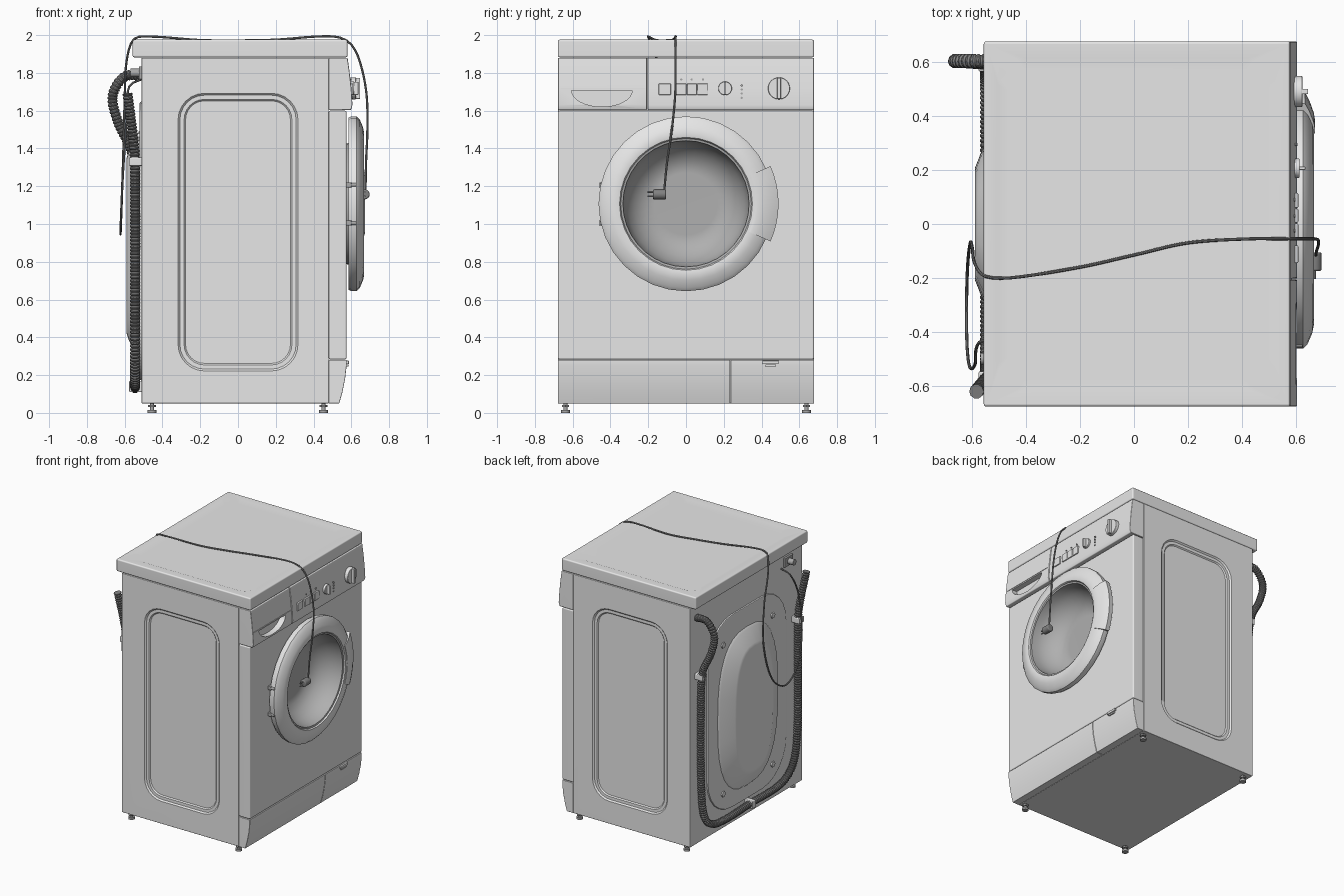
import bpy, bmesh
from math import sin, cos, pi, radians, copysign
from mathutils import Vector as V

if "Cube" in bpy.data.objects:
    bpy.data.objects.remove(bpy.data.objects["Cube"])


def material(name, value):
    m = bpy.data.materials.new(name)
    m.use_nodes = True
    col = (value, value, value, 1)
    m.diffuse_color = col
    m.node_tree.nodes["Principled BSDF"].inputs["Base Color"].default_value = col
    return m


WHITE = material("white enamel", 0.8)
GLASS = material("grey door bowl", 0.43)
RUBBER = material("dark rubber", 0.22)
METAL = material("grey metal", 0.4)


def finish(name, bm, mat, bevel=0, flip=False):
    bmesh.ops.recalc_face_normals(bm, faces=bm.faces)
    if bevel:
        sharp = [e for e in bm.edges if e.calc_face_angle(0) > 0.6]
        bmesh.ops.bevel(bm, geom=sharp, offset=bevel, segments=3, profile=0.5, affect='EDGES')
    if flip:
        bmesh.ops.reverse_faces(bm, faces=bm.faces)
    me = bpy.data.meshes.new(name)
    bm.to_mesh(me)
    bm.free()
    me.materials.append(mat)
    ob = bpy.data.objects.new(name, me)
    bpy.context.collection.objects.link(ob)
    return ob


def loft(name, rings, mat, closed=False, caps=(True, True), bevel=0, flip=False):
    bm = bmesh.new()
    vs = [[bm.verts.new(p) for p in r] for r in rings]
    n = len(vs[0])
    pairs = list(zip(vs, vs[1:])) + ([(vs[-1], vs[0])] if closed else [])
    for a, b in pairs:
        for i in range(n):
            j = (i + 1) % n
            bm.faces.new((a[i], a[j], b[j], b[i]))
    for use, ring in zip(caps, (vs[0], vs[-1])):
        if use and not closed:
            bm.faces.new(ring)
    return finish(name, bm, mat, bevel, flip)


def box(name, x, y, z, mat, bevel=0):
    rings = [[(a, y[0], z[0]), (a, y[1], z[0]), (a, y[1], z[1]), (a, y[0], z[1])] for a in x]
    return loft(name, rings, mat, bevel=bevel)


def disc(axis, c, r, n=32):
    out = []
    for i in range(n):
        u, w = r * cos(2 * pi * i / n), r * sin(2 * pi * i / n)
        out.append(V(c) + V({'x': (0, u, w), 'y': (w, 0, u), 'z': (u, w, 0)}[axis]))
    return out


def cyl(name, axis, c, length, r, mat, n=24, bevel=0):
    step = V([length if a == axis else 0 for a in 'xyz'])
    return loft(name, [disc(axis, c, r, n), disc(axis, V(c) + step, r, n)], mat, bevel=bevel)


def rounded(place, cu, cv, w, h, r, n=7):
    """Rounded rectangle outline, mapped to 3D by place(u, v)."""
    pts = []
    for k, (su, sv) in enumerate(((1, 1), (-1, 1), (-1, -1), (1, -1))):
        for i in range(n):
            a = pi / 2 * (k + i / (n - 1))
            pts.append(place(cu + su * (w / 2 - r) + r * cos(a), cv + sv * (h / 2 - r) + r * sin(a)))
    return pts


def cut(ob, cutter):
    mod = ob.modifiers.new("cut", 'BOOLEAN')
    mod.object, mod.solver = cutter, 'EXACT'
    bpy.context.view_layer.objects.active = ob
    bpy.ops.object.modifier_apply(modifier=mod.name)
    bpy.data.objects.remove(cutter)


def sample(pts, step):
    """Evenly stepped smooth path through points."""
    p = [V(q) for q in pts]
    t = []
    for i in range(len(p)):
        a, b, c = p[max(i - 1, 0)], p[i], p[min(i + 1, len(p) - 1)]
        t.append((c - a) / ((b - a).length + (c - b).length))
    out = []
    for i in range(len(p) - 1):
        L = (p[i + 1] - p[i]).length
        k = max(2, round(L / step))
        for j in range(k):
            s = j / k
            out.append(p[i] * (2*s**3 - 3*s*s + 1) + p[i + 1] * (3*s*s - 2*s**3)
                       + t[i] * L * (s**3 - 2*s*s + s) + t[i + 1] * L * (s**3 - s*s))
    return out + [p[-1]]


def tube(name, pts, radii, step, sides, mat):
    path = sample(pts, step)
    normal, rings = V((0.1, 0.9, 0.3)), []
    for i, q in enumerate(path):
        d = (path[min(i + 1, len(path) - 1)] - path[max(i - 1, 0)]).normalized()
        normal = (normal - d * normal.dot(d)).normalized()
        side, r = d.cross(normal), radii[i % len(radii)]
        rings.append([q + r * (normal * cos(2 * pi * k / sides) + side * sin(2 * pi * k / sides))
                      for k in range(sides)])
    return loft(name, rings, mat)


def extrude_y(name, profile, y0, y1, mat, bevel):
    return loft(name, [[(x, y, z) for x, z in profile] for y in (y0, y1)], mat, bevel=bevel)


W, DOOR_Z = 0.678, 1.107

# Cabinet with a stepped recess on each side
body = box("cabinet", (-0.51, 0.48), (-W, W), (0.05, 1.88), WHITE, 0.004)
for s in (-1, 1):
    cut(body, loft("side_pocket", [
        rounded(lambda u, v: (u, s * (W - d), v), 0, 0.957, 0.635 - e, 1.47 - e, 0.14 - e / 2)
        for d, e in ((-0.02, 0), (0, 0), (0.01, 0.02), (0.01, 0.064), (0.018, 0.08))], WHITE))

# Front panel and the door opening
front = box("front_panel", (0.48, 0.575), (-W, W), (0.283, 1.6), WHITE, 0.009)
for part in (body, front):
    cut(part, cyl("door_hole", 'x', (0.4, 0, DOOR_Z), 0.4, 0.352, WHITE, 32))

# Lid with a shallow recess
lid = box("lid", (-0.558, 0.58), (-W, W), (1.882, 1.976), WHITE, 0.01)
cut(lid, loft("lid_pocket", [
    rounded(lambda u, v: (u, v, d), 0.01, 0, 1.03 - e, 1.23 - e, 0.1 - e / 4)
    for d, e in ((2.0, 0), (1.976, 0), (1.964, 0.07))], WHITE))

# Control fascia and detergent drawer
fascia = [(0.48, 1.603), (0.598, 1.603), (0.606, 1.63), (0.6, 1.72), (0.59, 1.81), (0.58, 1.88), (0.48, 1.88)]
extrude_y("control_fascia", fascia, -0.203, W, WHITE, 0.005)
drawer = extrude_y("detergent_drawer", fascia, -W, -0.207, WHITE, 0.005)
moon = [(-0.445 + 0.16 * cos(a), 1.706 - 0.085 * sin(a)) for a in (pi * i / 16 for i in range(17))]
cut(drawer, loft("grip_cutter", [[(x, y, z) for y, z in moon] for x in (0.56, 0.7)], WHITE))
cut(drawer, box("line_cutter", (0.594, 0.7), (-0.665, -0.215), (1.715, 1.718), WHITE))

# Kick plate in two pieces, with a latch
kick = [(0.48, 0.05), (0.536, 0.05), (0.553, 0.11), (0.567, 0.18), (0.575, 0.25), (0.575, 0.28), (0.48, 0.28)]
extrude_y("kick_plate", kick, -W, 0.234, WHITE, 0.003)
extrude_y("filter_flap", kick, 0.236, W, WHITE, 0.003)
box("flap_latch", (0.56, 0.587), (0.405, 0.49), (0.258, 0.277), WHITE, 0.003)
box("flap_latch_tab", (0.56, 0.584), (0.418, 0.477), (0.245, 0.256), WHITE, 0.002)

# Buttons, lamps and knobs
for i, (y0, y1) in enumerate(((-0.145, -0.08), (-0.055, 0.002), (0.005, 0.057), (0.06, 0.115))):
    box(f"button_{i}", (0.58, 0.61), (y0, y1), (1.683, 1.743), WHITE, 0.004)
for i, y in enumerate((-0.025, 0.03, 0.09)):
    cyl(f"lamp_{i}", 'x', (0.58, y, 1.765), 0.02, 0.006, METAL, 10)
for i in range(4):
    cyl(f"indicator_{i}", 'x', (0.58, 0.295, 1.668 + 0.022 * i), 0.028, 0.006, METAL, 10)
for name, y, r, x in (("small_knob", 0.207, 0.036, 0.615), ("program_knob", 0.492, 0.058, 0.625)):
    cyl(name, 'x', (0.58, y, 1.718), x - 0.58, r, WHITE, 32, 0.004)
    box(name + "_grip", (0.6, x + 0.022), (y - r / 6, y + r / 6), (1.718 - r * 0.95, 1.718 + r * 0.95), WHITE, 0.003)


# Door ring, handle and bowl
def sweep(name, section, angles, mat, closed):
    rings = [[(x, r * cos(a), DOOR_Z + r * sin(a)) for x, r in section] for a in angles]
    return loft(name, rings, mat, closed=closed)


sweep("door_ring", [(0.585, 0.343), (0.585, 0.455), (0.6, 0.463), (0.628, 0.463), (0.645, 0.445),
                    (0.662, 0.405), (0.668, 0.375), (0.664, 0.352), (0.65, 0.343)],
      [2 * pi * i / 32 for i in range(32)], WHITE, True)
sweep("door_handle", [(0.6, 0.365), (0.6, 0.485), (0.635, 0.49), (0.652, 0.457), (0.668, 0.412), (0.673, 0.38), (0.67, 0.365)],
      [radians(-24 + 6 * i) for i in range(9)], WHITE, False)
bowl = ((0.655, 0.346), (0.652, 0.334), (0.6, 0.328), (0.55, 0.31), (0.5, 0.275), (0.465, 0.225), (0.45, 0.165))
loft("door_bowl", [disc('x', (x, 0, DOOR_Z), r, 36) for x, r in bowl], GLASS, caps=(False, True), flip=True)
for z in (1.005, 1.207):
    cyl("hinge_pin", 'x', (0.57, -0.447, z), 0.055, 0.011, METAL, 12)
    box("hinge_plate", (0.572, 0.6), (-0.458, -0.42), (z - 0.014, z + 0.014), METAL, 0.003)


# Back cover: flat plate, raised oval bulge, bolts
def back(d):
    return lambda u, v: (d, u, v)


def oval(d, w, h, n=32):
    pts = []
    for i in range(n):
        c, s = cos(2 * pi * i / n), sin(2 * pi * i / n)
        pts.append((d, w / 2 * copysign(abs(c) ** 0.75, c), 0.885 + h / 2 * copysign(abs(s) ** 0.75, s)))
    return pts


loft("back_plate", [rounded(back(d), 0, 0.91, 0.96 - e, 1.48 - e, 0.3 - e / 2)
                    for d, e in ((-0.505, 0), (-0.518, 0.01), (-0.522, 0.03))], WHITE)
loft("back_bulge", [oval(d, w, h) for d, w, h in
                    ((-0.515, 0.74, 1.23), (-0.535, 0.7, 1.19), (-0.58, 0.47, 0.99), (-0.59, 0.42, 0.93))], WHITE)
for y in (-0.3, 0.3):
    for z in (0.32, 1.46):
        cyl("cover_bolt", 'x', (-0.532, y, z), 0.02, 0.022, WHITE, 6)

# Water inlet
box("inlet_plate", (-0.525, -0.5), (-0.55, -0.45), (1.765, 1.835), METAL, 0.004)
cyl("inlet_spout", 'x', (-0.57, -0.5, 1.8), 0.06, 0.022, METAL, 16)

# Ribbed drain hose and its clips
X = -0.545
tube("drain_hose", [(-0.5, 0.605, 1.785), (-0.6, 0.605, 1.78), (-0.663, 0.605, 1.68), (-0.635, 0.605, 1.54),
                    (-0.565, 0.6, 1.39), (X, 0.595, 1.2), (X, 0.59, 0.45), (X, 0.54, 0.22), (X, 0.4, 0.14),
                    (X, 0, 0.14), (X, -0.38, 0.15), (X, -0.52, 0.25), (X, -0.57, 0.5), (X, -0.575, 1.2),
                    (-0.55, -0.58, 1.4), (-0.585, -0.622, 1.69)], (0.027, 0.027, 0.022), 0.006, 10, RUBBER)
for y, z in ((0.596, 1.34), (-0.577, 1.33)):
    box("hose_clip", (-0.577, -0.505), (y - 0.03, y + 0.03), (z - 0.022, z + 0.022), WHITE, 0.006)
box("hose_clip_lower", (-0.576, -0.505), (-0.02, 0.02), (0.11, 0.17), WHITE, 0.006)

# Power cord laid over the lid, with its plug
tube("power_cord", [(-0.5, -0.42, 1.77), (-0.575, -0.44, 1.73), (-0.59, -0.52, 1.55), (-0.61, -0.53, 1.25),
                    (-0.62, -0.45, 1.02), (-0.622, -0.31, 0.945), (-0.618, -0.16, 1.05), (-0.608, -0.07, 1.35),
                    (-0.6, -0.09, 1.65), (-0.59, -0.15, 1.86), (-0.55, -0.195, 1.98), (-0.46, -0.2, 1.992),
                    (-0.2, -0.16, 1.974), (0, -0.115, 1.972), (0.2, -0.07, 1.976), (0.43, -0.055, 1.993),
                    (0.54, -0.055, 1.987), (0.6, -0.055, 1.95), (0.645, -0.055, 1.86), (0.68, -0.057, 1.69),
                    (0.685, -0.075, 1.5), (0.678, -0.1, 1.33), (0.675, -0.115, 1.18)], (0.006,), 0.03, 8, RUBBER)
cyl("plug_body", 'y', (0.67, -0.175, 1.157), 0.07, 0.027, RUBBER, 16, 0.008)
for z in (1.147, 1.169):
    cyl("plug_pin", 'y', (0.67, -0.205, z), 0.04, 0.005, METAL, 8)

# Adjustable feet
for x in (-0.455, 0.453):
    for y in (-0.638, 0.638):
        cyl("foot_pad", 'z', (x, y, 0), 0.016, 0.023, METAL, 16)
        cyl("foot_stem", 'z', (x, y, 0.016), 0.04, 0.011, METAL, 12)
        cyl("foot_nut", 'z', (x, y, 0.03), 0.012, 0.022, METAL, 6)

# Smooth shading that keeps the large faces flat
bpy.ops.object.select_all(action='DESELECT')
for ob in bpy.context.collection.objects:
    if ob.type == 'MESH':
        ob.select_set(True)
        bpy.context.view_layer.objects.active = ob
bpy.ops.object.shade_smooth_by_angle(angle=radians(35))
for ob in bpy.context.selected_objects:
    ob.modifiers.new("flat_faces", 'WEIGHTED_NORMAL').keep_sharp = True
